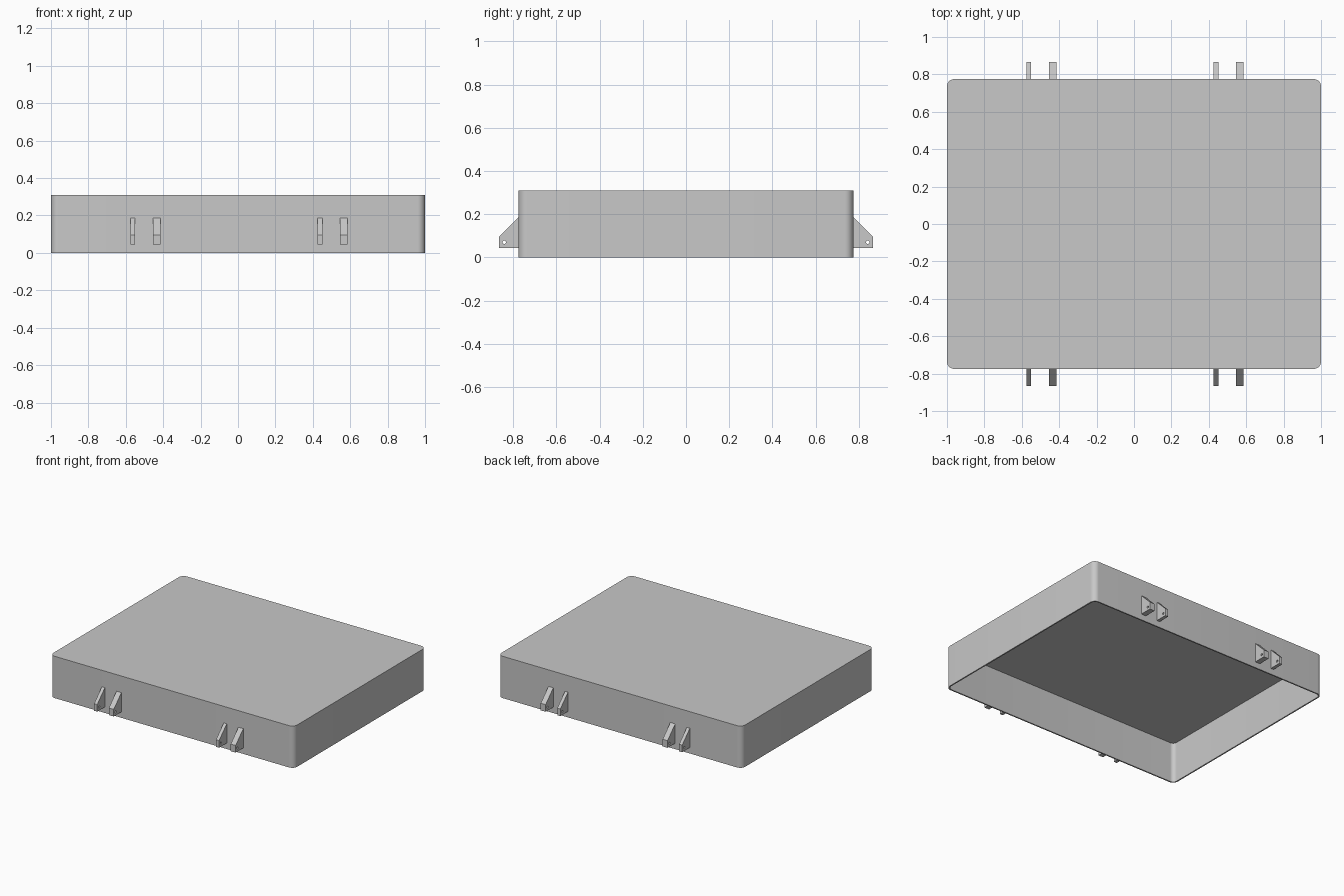
import bpy, bmesh
from math import sin, cos, pi, radians
from mathutils import Matrix

cube = bpy.data.objects.get("Cube")
if cube:
    bpy.data.objects.remove(cube, do_unlink=True)

HALF_X, HALF_Y, HEIGHT = 1.0, 0.775, 0.31
WALL, RADIUS = 0.01, 0.04

grey = bpy.data.materials.new("plain grey")
grey.use_nodes = True
grey.diffuse_color = (0.58, 0.58, 0.58, 1)
grey.node_tree.nodes["Principled BSDF"].inputs["Base Color"].default_value = grey.diffuse_color


def add_object(name, mesh):
    mesh.materials.clear()
    mesh.materials.append(grey)
    obj = bpy.data.objects.new(name, mesh)
    bpy.context.collection.objects.link(obj)
    return obj


def rounded_outline(inset, steps=10):
    """Rounded rectangle, counter-clockwise, shrunk by inset."""
    pts = []
    corners = ((1, 1), (-1, 1), (-1, -1), (1, -1))
    for i, (sx, sy) in enumerate(corners):
        for k in range(steps + 1):
            a = (i + k / steps) * pi / 2
            r = RADIUS - inset
            pts.append((sx * (HALF_X - RADIUS) + r * cos(a),
                        sy * (HALF_Y - RADIUS) + r * sin(a)))
    return pts


# Lid shell: outer wall, rim, inner wall, closed top and open underside
bm = bmesh.new()
rings = []
for inset, z in ((0, HEIGHT), (0, 0), (WALL, 0), (WALL, HEIGHT - WALL)):
    rings.append([bm.verts.new((x, y, z)) for x, y in rounded_outline(inset)])
for a, b in zip(rings, rings[1:]):
    for i in range(len(a)):
        j = (i + 1) % len(a)
        bm.faces.new((a[i], b[i], b[j], a[j]))
bm.faces.new(rings[0])
bm.faces.new(rings[-1])
bmesh.ops.recalc_face_normals(bm, faces=bm.faces)
mesh = bpy.data.meshes.new("lid_shell")
bm.to_mesh(mesh)
bm.free()
shell = add_object("lid_shell", mesh)
bpy.ops.object.select_all(action='DESELECT')
shell.select_set(True)
bpy.context.view_layer.objects.active = shell
bpy.ops.object.shade_smooth_by_angle(angle=radians(30))

# Hinge lug: sloped bracket profile with a pin hole
BRACKET = [(0.77, 0.044), (0.865, 0.044), (0.865, 0.097), (0.77, 0.192)]
PIN_HOLE = [(0.842 + 0.008 * cos(k * pi / 8), 0.07 + 0.008 * sin(k * pi / 8))
            for k in range(16)]
CURVE_TO_WORLD = Matrix(((0, 0, 1), (1, 0, 0), (0, 1, 0))).to_4x4()


def add_lug(name, x, width, side):
    curve = bpy.data.curves.new(name, 'CURVE')
    curve.dimensions = '2D'
    curve.fill_mode = 'BOTH'
    curve.extrude = width / 2
    for points in (BRACKET, PIN_HOLE):
        spline = curve.splines.new('POLY')
        spline.points.add(len(points) - 1)
        for p, (y, z) in zip(spline.points, points):
            p.co = (side * y, z, 0, 1)
        spline.use_cyclic_u = True
    temp = bpy.data.objects.new("lug_profile", curve)
    bpy.context.collection.objects.link(temp)
    bpy.context.view_layer.update()
    graph = bpy.context.evaluated_depsgraph_get()
    mesh = bpy.data.meshes.new_from_object(temp.evaluated_get(graph))
    bpy.data.objects.remove(temp, do_unlink=True)
    mesh.transform(Matrix.Translation((x, 0, 0)) @ CURVE_TO_WORLD)
    bm = bmesh.new()
    bm.from_mesh(mesh)
    bmesh.ops.remove_doubles(bm, verts=bm.verts, dist=0.0001)
    bmesh.ops.recalc_face_normals(bm, faces=bm.faces)
    for f in bm.faces:
        f.smooth = False
    bm.to_mesh(mesh)
    bm.free()
    add_object(name, mesh)


# A thin and a thick lug at each of four hinge places
for side, end in ((-1, "front"), (1, "back")):
    for x, hand in ((-0.5, "right"), (0.5, "left")):
        add_lug(f"{end}_{hand}_thin_lug", x - 0.062, 0.025, side)
        add_lug(f"{end}_{hand}_thick_lug", x + 0.066, 0.04, side)
